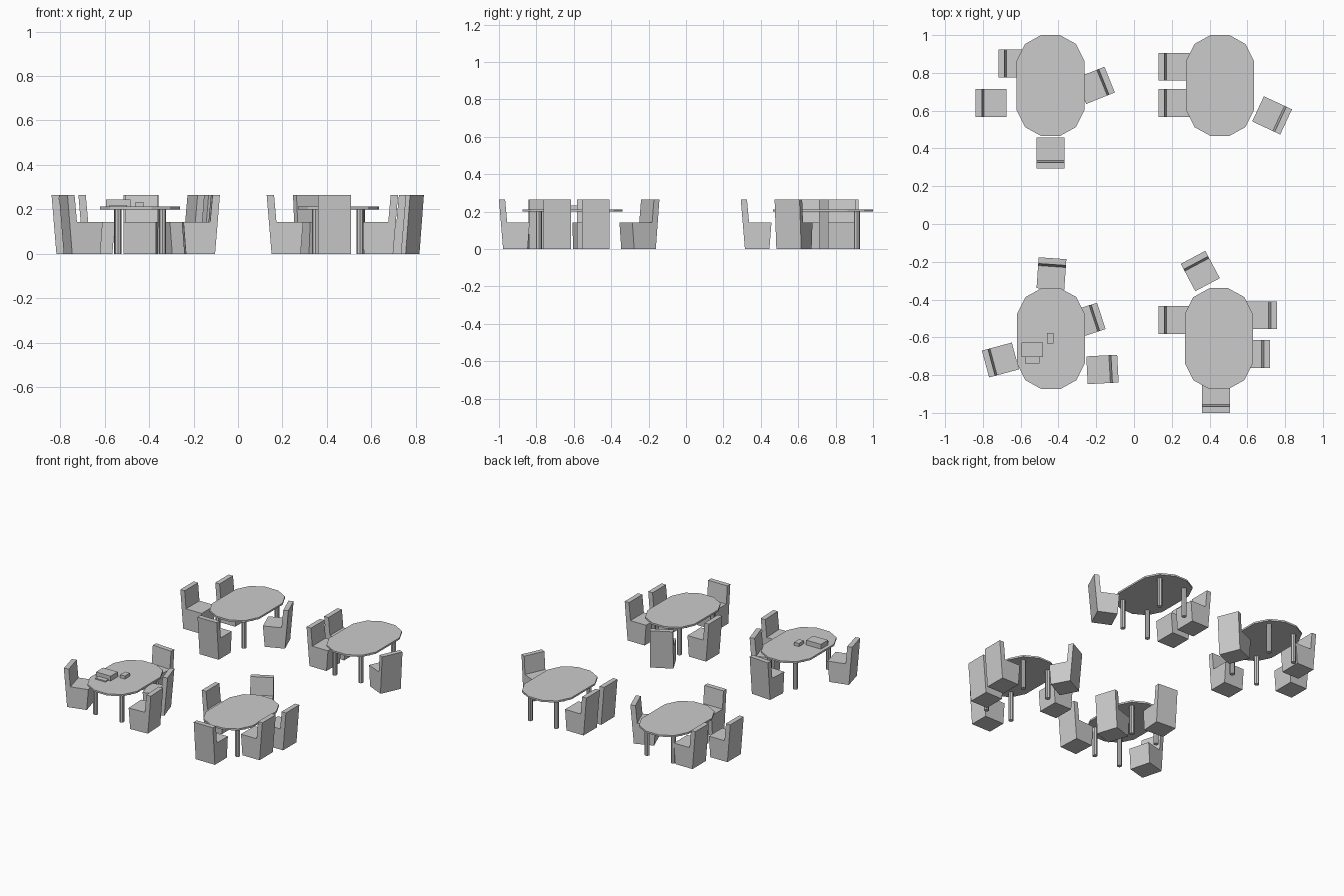
import bpy, bmesh
from math import radians
from mathutils import Matrix, Vector

if "Cube" in bpy.data.objects:
    bpy.data.objects.remove(bpy.data.objects["Cube"])


def prism(name, points, height, matrix):
    """Extrude a closed outline along local z, then place it."""
    bm = bmesh.new()
    face = bm.faces.new([bm.verts.new((x, y, 0)) for x, y in points])
    ext = bmesh.ops.extrude_face_region(bm, geom=[face])
    moved = [g for g in ext["geom"] if isinstance(g, bmesh.types.BMVert)]
    bmesh.ops.translate(bm, vec=(0, 0, height), verts=moved)
    bmesh.ops.recalc_face_normals(bm, faces=bm.faces)
    mesh = bpy.data.meshes.new(name)
    bm.to_mesh(mesh)
    bm.free()
    obj = bpy.data.objects.new(name, mesh)
    obj.matrix_world = matrix
    bpy.context.collection.objects.link(obj)
    return obj


def box(name, x0, x1, y0, y1, z0, z1):
    return prism(name, [(x0, y0), (x1, y0), (x1, y1), (x0, y1)], z1 - z0,
                 Matrix.Translation((0, 0, z0)))


# Chair: side profile (forward, up) extruded across its width
CHAIR = [(-0.060, 0), (0.071, 0), (0.082, 0.143), (-0.038, 0.143),
         (-0.049, 0.265), (-0.082, 0.265)]
CHAIR_W = 0.147


def chair(x, y, facing):
    m = (Matrix.Translation((x, y, 0)) @ Matrix.Rotation(radians(facing), 4, 'Z')
         @ Matrix.Translation((0, CHAIR_W / 2, 0)) @ Matrix.Rotation(radians(90), 4, 'X'))
    prism("chair", CHAIR, CHAIR_W, m)


# Table: twelve-sided oval top on four slim legs
QUARTER = [(0.18, 0.13), (0.135, 0.22), (0.05, 0.267)]
OVAL = (QUARTER + [(-x, y) for x, y in reversed(QUARTER)]
        + [(-x, -y) for x, y in QUARTER] + [(x, -y) for x, y in reversed(QUARTER)])


def table(x, y):
    prism("table_top", OVAL, 0.012, Matrix.Translation((x, y, 0.20)))
    for sx in (-1, 1):
        for sy in (-1, 1):
            bpy.ops.mesh.primitive_cylinder_add(
                vertices=8, radius=0.016, depth=0.20,
                location=(x + sx * 0.10, y + sy * 0.18, 0.10))
            bpy.context.object.name = "table_leg"


for x, y in [(-0.442, 0.733), (0.455, 0.733), (-0.44, -0.607), (0.449, -0.607)]:
    table(x, y)

# Chairs: x, y, facing angle
for c in [
    (-0.636, 0.850, 0), (-0.757, 0.640, 0), (-0.442, 0.375, 90), (-0.205, 0.734, 202),
    (0.211, 0.833, 0), (0.211, 0.640, 0), (0.731, 0.575, 155),
    (-0.437, -0.263, 266), (-0.251, -0.512, 198), (-0.167, -0.770, 183), (-0.707, -0.720, 15),
    (0.351, -0.249, 298), (0.211, -0.508, 0), (0.675, -0.483, 180),
    (0.638, -0.688, 180), (0.434, -0.918, 90),
]:
    chair(*c)

# Desk machine with a low front tray, and a small box beside it
box("machine_body", -0.595, -0.483, -0.705, -0.627, 0.212, 0.245)
box("machine_tray", -0.578, -0.500, -0.738, -0.705, 0.212, 0.220)
box("small_box", -0.461, -0.425, -0.632, -0.578, 0.212, 0.234)
